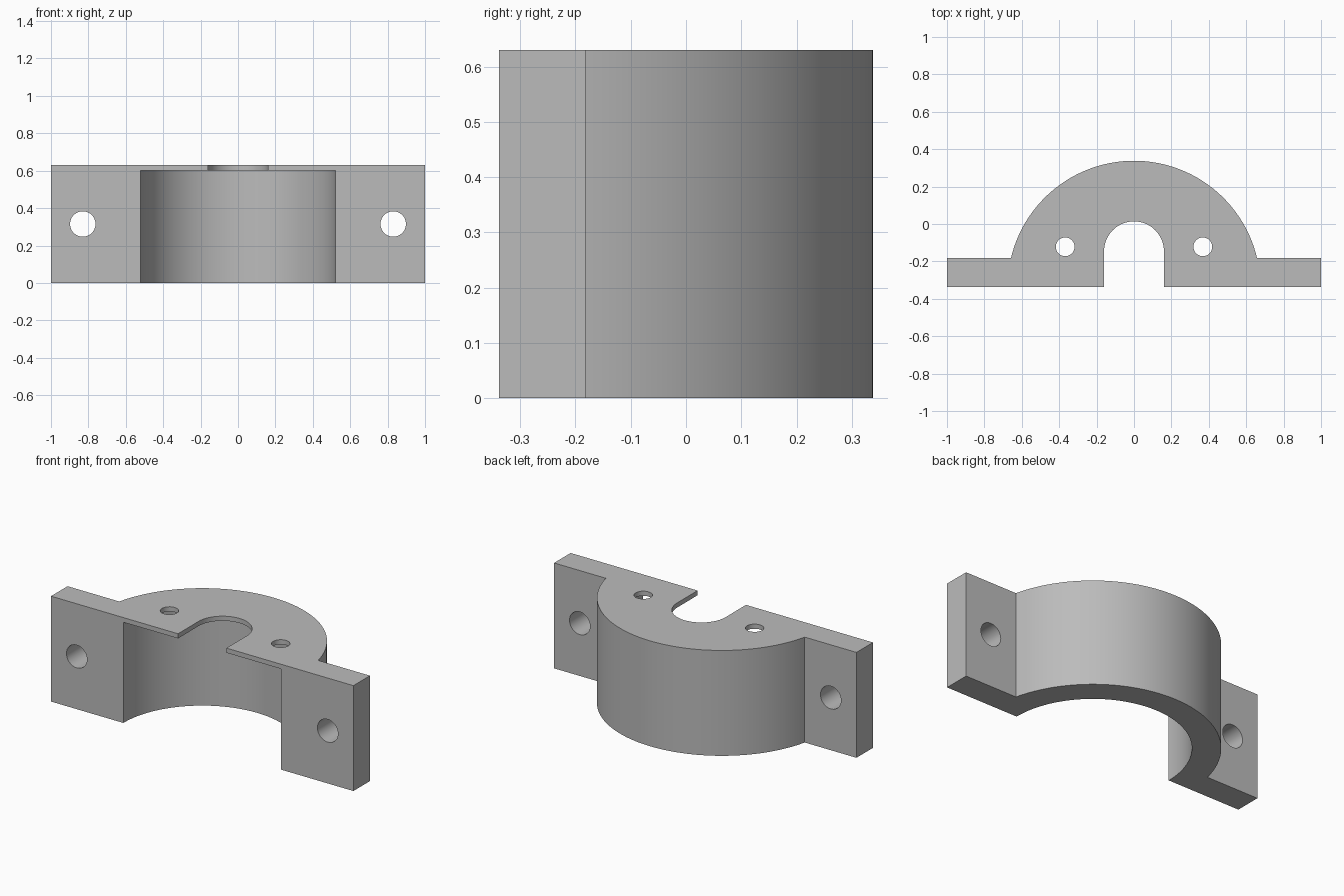
import bpy, math
from mathutils import Matrix, Vector

if "Cube" in bpy.data.objects:
    bpy.data.objects.remove(bpy.data.objects["Cube"])

FRONT, BACK = -0.338, 0.338
HEIGHT, ROOF = 0.63, 0.602
R_OUT, R_IN = BACK - FRONT, 0.522
FLANGE_Y = -0.182
SLOT_R = 0.16
OVER = 0.2

grey = bpy.data.materials.new("grey metal")
grey.use_nodes = True
grey.diffuse_color = (0.5, 0.5, 0.5, 1)
grey.node_tree.nodes["Principled BSDF"].inputs["Base Color"].default_value = (0.5, 0.5, 0.5, 1)


def arc(radius, cy, start, end, steps):
    angles = [start + (end - start) * i / steps for i in range(steps + 1)]
    return [(radius * math.cos(a), cy + radius * math.sin(a)) for a in angles]


def prism(name, outline, z0, z1):
    """Extrude a counter-clockwise outline from z0 to z1."""
    n = len(outline)
    verts = [(x, y, z) for z in (z0, z1) for x, y in outline]
    faces = [tuple(reversed(range(n))), tuple(range(n, 2 * n))]
    faces += [(i, (i + 1) % n, (i + 1) % n + n, i + n) for i in range(n)]
    mesh = bpy.data.meshes.new(name)
    mesh.from_pydata(verts, [], faces)
    obj = bpy.data.objects.new(name, mesh)
    bpy.context.collection.objects.link(obj)
    return obj


def cut(target, cutter):
    """Subtract the cutter, then discard it."""
    cutter.hide_render = True
    mod = target.modifiers.new("cut", "BOOLEAN")
    mod.operation = "DIFFERENCE"
    mod.solver = "EXACT"
    mod.object = cutter
    bpy.context.view_layer.objects.active = target
    bpy.ops.object.modifier_apply(modifier=mod.name)
    bpy.data.objects.remove(cutter)


def drill(target, radius, centre, axis):
    circle = arc(radius, 0, 0, 2 * math.pi, 48)[:-1]
    tool = prism("drill", circle, -1, 1)
    turn = Vector((0, 0, 1)).rotation_difference(Vector(axis)).to_matrix().to_4x4()
    tool.data.transform(Matrix.Translation(centre) @ turn)
    cut(target, tool)


# Half-round body with a flange on each side
a0 = math.asin((FLANGE_Y - FRONT) / R_OUT)
outline = [(-1, FRONT), (1, FRONT), (1, FLANGE_Y)]
outline += arc(R_OUT, FRONT, a0, math.pi - a0, 96)
outline += [(-1, FLANGE_Y)]
clamp = prism("bearing_clamp", outline, 0, HEIGHT)
clamp.data.materials.append(grey)

# Half-round cavity, leaving a thin roof
cavity = [(-R_IN, FRONT - OVER), (R_IN, FRONT - OVER)]
cavity += arc(R_IN, FRONT, 0, math.pi, 96)
cut(clamp, prism("cavity", cavity, -OVER, ROOF))

# Round-ended slot through the roof
slot = [(-SLOT_R, FRONT - OVER), (SLOT_R, FRONT - OVER)]
slot += arc(SLOT_R, 0.014 - SLOT_R, 0, math.pi, 48)
cut(clamp, prism("slot", slot, ROOF - OVER, HEIGHT + OVER))

# Bolt holes in the flanges and small holes in the roof
for side in (-1, 1):
    drill(clamp, 0.068, (side * 0.83, FRONT, HEIGHT / 2), (0, 1, 0))
    drill(clamp, 0.05, (side * 0.368, -0.122, HEIGHT), (0, 0, 1))

bpy.ops.object.select_all(action="DESELECT")
clamp.select_set(True)
bpy.context.view_layer.objects.active = clamp
bpy.ops.object.shade_smooth_by_angle(angle=math.radians(30))
